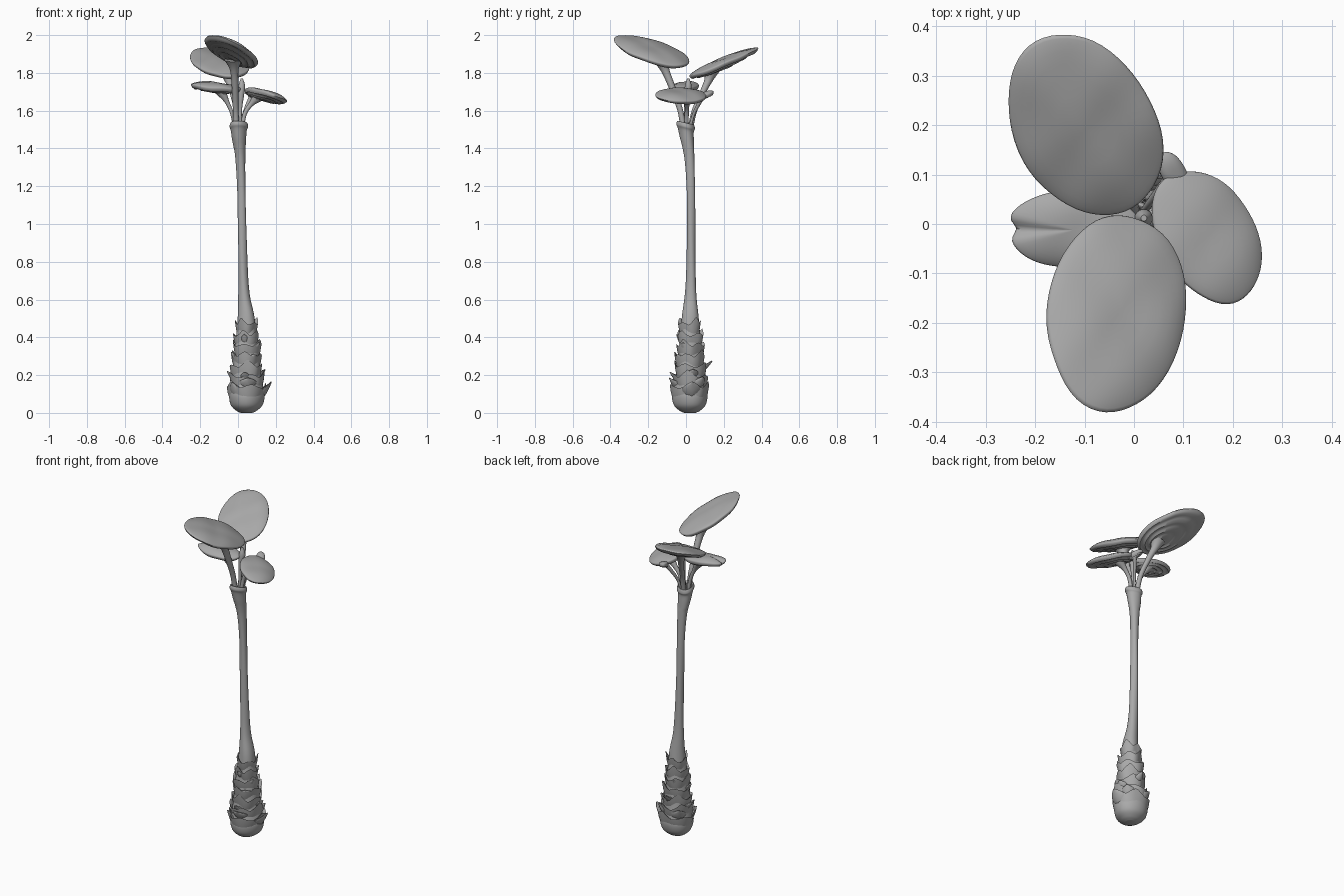
import bpy, bmesh, math, random
from math import sin, cos, pi, exp
from mathutils import Vector

random.seed(4)
if "Cube" in bpy.data.objects:
    bpy.data.objects.remove(bpy.data.objects["Cube"])

mat = bpy.data.materials.new("plain grey")
mat.use_nodes = True
GREY = (0.4, 0.4, 0.4, 1)
mat.diffuse_color = GREY
mat.node_tree.nodes["Principled BSDF"].inputs["Base Color"].default_value = GREY


def loft(name, rings, close=True):
    """Skin a list of equally long rings of points, capping both ends."""
    bm = bmesh.new()
    loops = [[bm.verts.new(p) for p in ring] for ring in rings]
    n = len(loops[0])
    for lo, hi in zip(loops, loops[1:]):
        for i in range(n):
            j = (i + 1) % n
            bm.faces.new((lo[i], lo[j], hi[j], hi[i]))
    if close:
        bm.faces.new(loops[0][::-1])
        bm.faces.new(loops[-1])
    bmesh.ops.recalc_face_normals(bm, faces=bm.faces)
    return finish(name, bm)


def finish(name, bm):
    mesh = bpy.data.meshes.new(name)
    bm.to_mesh(mesh)
    bm.free()
    mesh.materials.append(mat)
    obj = bpy.data.objects.new(name, mesh)
    bpy.context.collection.objects.link(obj)
    bpy.ops.object.select_all(action="DESELECT")
    obj.select_set(True)
    bpy.context.view_layer.objects.active = obj
    bpy.ops.object.shade_smooth_by_angle(angle=math.radians(50))
    return obj


def spline(keys, steps=6):
    """Catmull-Rom interpolation through tuples of any length."""
    pts = [keys[0]] + list(keys) + [keys[-1]]
    out = []
    for a, b, c, d in zip(pts, pts[1:], pts[2:], pts[3:]):
        for s in range(steps):
            t = s / steps
            out.append([0.5 * (2 * q + (r - p) * t + (2 * p - 5 * q + 4 * r - w) * t * t
                               + (3 * q - p - 3 * r + w) * t ** 3)
                        for p, q, r, w in zip(a, b, c, d)])
    return out + [list(keys[-1])]


def circle(x, y, z, r, n=32, wobble=0.0):
    return [(x + r * (1 + wobble * sin(3 * a + 9 * z)) * cos(a),
             y + r * (1 + wobble * sin(3 * a + 9 * z)) * sin(a), z)
            for a in (2 * pi * i / n for i in range(n))]


def tube(name, keys, n=16):
    """Round limb through (x, y, z, radius) keys, rings square to the path."""
    path = spline(keys)
    rings = []
    for i, (x, y, z, r) in enumerate(path):
        d = Vector(path[min(i + 1, len(path) - 1)][:3]) - Vector(path[max(i - 1, 0)][:3])
        u = d.cross(Vector((0.3, 1, 0))).normalized()
        v = d.cross(u).normalized()
        rings.append([Vector((x, y, z)) + r * (u * cos(a) + v * sin(a))
                      for a in (2 * pi * k / n for k in range(n))])
    return loft(name, rings)


# Stem with a hollow flared mouth
stem_keys = [(.045, .022, .35, .055), (.045, .022, .5, .045), (.033, .025, .62, .031),
             (.027, .027, .75, .025), (.021, .027, 1.0, .022), (.018, .025, 1.2, .022),
             (.012, .018, 1.36, .027), (.005, .006, 1.45, .037), (.003, .0, 1.495, .042),
             (.003, -.001, 1.515, .049), (.003, -.001, 1.535, .044),
             (.003, 0, 1.525, .034), (.003, 0, 1.49, .026)]
loft("stem", [[(x, y, z + (y * .25 if zz > 1.4 else 0) * -1) for x, y, z in
               circle(cx, cy, zz, r, 32, .04)] for cx, cy, zz, r in spline(stem_keys)])

# Swollen base
bulb_keys = [(0, .03), (.012, .055), (.04, .083), (.085, .094), (.13, .088),
             (.2, .076), (.3, .066), (.4, .055), (.47, .045)]
bulb = spline(bulb_keys)
loft("bulb", [circle(.045, .022, z, r, 40, .03) for z, r in bulb])


def bulb_radius(z):
    return min(bulb, key=lambda p: abs(p[0] - z))[1]


# Overlapping torn sheaths around the base
for k, top in enumerate((.135, .19, .245, .3, .355, .41, .47)):
    n, rings = 48, []
    phase = k * 2.1
    def sheath(s, inset):
        pts = []
        for i in range(n):
            a = 2 * pi * i / n
            tooth = abs((a * 5 / (2 * pi) + phase) % 1 - .5) * 2
            z = top - .065 + s * (.06 + .03 * tooth * (1 + .5 * sin(2 * a + phase)))
            r = bulb_radius(top - .03) + s * .011 - inset + .004 * sin(3 * a + phase)
            pts.append((.045 + r * cos(a), .022 + r * sin(a), z))
        return pts
    loft("sheath", [sheath(0, .006), sheath(.5, 0), sheath(1, 0), sheath(.95, .005),
                    sheath(.4, .012)], close=False)


def scale(angle, z, width, out, rise):
    """Pointed leaf base that springs off the bulb."""
    r0 = bulb_radius(z) - .008
    rings = []
    for t in (0, .25, .5, .75, 1):
        half = width / 2 * (1 - t ** 1.6) + .002
        thick = .009 * (1 - t) + .002
        ring = []
        for k in range(12):
            b = 2 * pi * k / 12
            side = half * cos(b)
            a = angle + side / (r0 + .02)
            r = r0 + (out + .012) * t + thick * sin(b)
            ring.append((.045 + r * cos(a), .022 + r * sin(a),
                         z + rise * t ** 1.3 - thick * sin(b) + .25 * abs(side)))
        rings.append(ring)
    loft("leaf_scale", rings)


for deg, z, width, out, rise in (
        (-85, .145, .12, .02, .04), (5, .1, .13, .035, .065), (180, .19, .07, .02, .03),
        (-95, .185, .06, .025, .03), (85, .235, .06, .04, .04), (10, .2, .08, .02, .03),
        (-60, .28, .09, .01, .03), (195, .29, .06, .012, .03), (-100, .385, .05, .012, .03),
        (40, .15, .1, .015, .04), (130, .14, .12, .018, .05), (225, .11, .1, .015, .05),
        (-30, .34, .07, .012, .03), (110, .33, .08, .012, .03)):
    scale(math.radians(deg), z, width, out, rise)


def leaf(name, centre, semi, turn, slope, foot, thick=.03, notch=0.0):
    """Tilted oval pad: domed top, ribbed underside gathered towards its stalk."""
    cx, cy, cz = centre
    turn = math.radians(turn)
    n = 56
    normal = Vector((-slope[0], -slope[1], 1)).normalized()

    def ring(f, h, gather=0):
        pts = []
        for i in range(n):
            a = 2 * pi * i / n
            dent = notch * exp(-((a - pi) / .22) ** 2)
            g = f * (1 - dent + .012 * sin(3 * a + cx * 40) + .008 * sin(5 * a))
            u, v = semi[0] * g * cos(a), semi[1] * g * sin(a)
            x = u * cos(turn) - v * sin(turn) + gather * (foot[0] - cx)
            y = u * sin(turn) + v * cos(turn) + gather * (foot[1] - cy)
            lump = .0025 * sin(38 * x + cy * 30) * sin(31 * y + cx * 20)
            p = Vector((cx + x, cy + y, cz + slope[0] * x + slope[1] * y))
            pts.append(p + normal * (h + lump - dent * f * .06))
        return pts

    under = [ring(f, -thick * (1 - f * f) ** .8 * .8 - .006 + .004 * sin(f * 26), 1 - f)
             for f in (.1, .18, .26, .34, .42, .5, .58, .66, .74, .82, .9, .96)]
    over = [ring(f, thick * .75 * max(0, 1 - f ** 3) ** .8 + .004)
            for f in (.99, .97, .92, .84, .72, .56, .38, .2, .05)]
    loft(name, under + [ring(1, 0)] + over)


leaf("front_leaf", (-.036, -.18, 1.915), (.2, .14), 84, (-.4, -.27), (-.02, -.12), .034)
leaf("back_leaf", (-.1, .2, 1.855), (.195, .142), 120, (-.06, .39), (-.06, .13), .03)
leaf("left_leaf", (.148, -.025, 1.68), (.145, .097), 120, (-.33, -.12), (.11, 0), .028)
leaf("right_leaf", (-.123, -.01, 1.725), (.135, .078), 0, (-.1, .1), (-.09, 0), .028, .14)
leaf("small_leaf", (.08, .105, 1.685), (.045, .025), 120, (-.2, .25), (.07, .08), .014)

# Stalks fanning out of the stem, widening under each leaf
tube("front_stalk", [(-.008, -.012, 1.48, .016), (-.012, -.03, 1.6, .015),
                     (-.016, -.08, 1.74, .018), (-.02, -.112, 1.82, .024),
                     (-.022, -.125, 1.87, .05)])
tube("back_stalk", [(0, .018, 1.48, .015), (-.008, .045, 1.6, .014), (-.03, .09, 1.7, .016),
                    (-.05, .12, 1.765, .023), (-.06, .13, 1.81, .045)])
tube("left_stalk", [(.018, 0, 1.48, .011), (.035, .004, 1.58, .011), (.07, .005, 1.635, .014),
                    (.11, 0, 1.675, .03)])
tube("right_stalk", [(-.012, 0, 1.48, .011), (-.03, 0, 1.58, .01), (-.06, 0, 1.65, .013),
                     (-.095, 0, 1.71, .032)])
tube("small_stalk", [(.015, .015, 1.48, .009), (.03, .04, 1.58, .008), (.07, .09, 1.675, .012)])

# Young shoot in the middle
tube("young_shoot", [(.008, .0, 1.48, .011), (.012, .005, 1.6, .009), (.016, .008, 1.68, .016),
                     (.02, .012, 1.73, .018), (.02, .012, 1.77, .006)])
